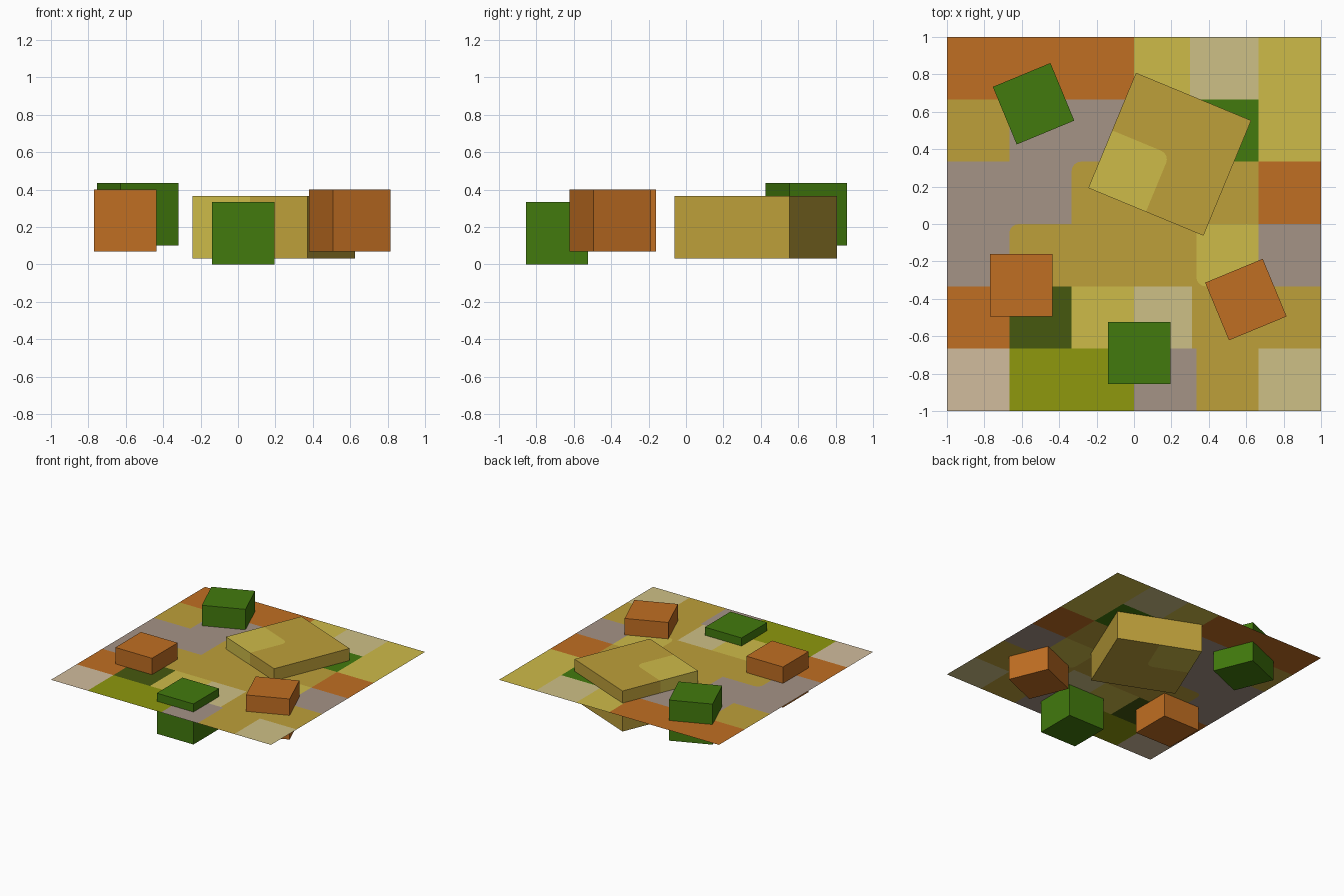
import bpy, bmesh, math

if "Cube" in bpy.data.objects:
    bpy.data.objects.remove(bpy.data.objects["Cube"], do_unlink=True)

# Palette, as display values out of 255
PALETTE = {
    "orange": (192, 110, 34),
    "yellow": (206, 187, 73),
    "mustard": (190, 160, 58),
    "khaki": (206, 192, 134),
    "taupe": (165, 147, 134),
    "green": (66, 122, 13),
    "dark_green": (70, 88, 15),
    "olive": (142, 152, 13),
    "beige": (209, 188, 157),
}


def linear(v):
    v /= 255
    return v / 12.92 if v <= 0.04045 else ((v + 0.055) / 1.055) ** 2.4


def make_material(name):
    mat = bpy.data.materials.new(name)
    mat.use_nodes = True
    color = (*[linear(v) for v in PALETTE[name]], 1)
    mat.diffuse_color = color
    bsdf = mat.node_tree.nodes["Principled BSDF"]
    bsdf.inputs["Base Color"].default_value = color
    bsdf.inputs["Roughness"].default_value = 0.9
    return mat


MATERIALS = {name: make_material(name) for name in PALETTE}


def finish(bm, name, colors, location, angle=0):
    bmesh.ops.remove_doubles(bm, verts=bm.verts, dist=1e-4)
    mesh = bpy.data.meshes.new(name)
    bm.to_mesh(mesh)
    bm.free()
    for c in colors:
        mesh.materials.append(MATERIALS[c])
    obj = bpy.data.objects.new(name, mesh)
    obj.location = location
    obj.rotation_euler.z = math.radians(angle)
    bpy.context.collection.objects.link(obj)
    return obj


def add_face(bm, points, z, index, flip=False):
    face = bm.faces.new([bm.verts.new((x, y, z)) for x, y in points])
    face.material_index = index
    if flip:
        face.normal_flip()


def add_tile(bm, x0, x1, y0, y1, z, index, corner=None, outside=0, r=0.05, flip=False):
    """Flat tile; corner 0..3 (counter-clockwise from lower left) may be rounded."""
    pts = [(x0, y0), (x1, y0), (x1, y1), (x0, y1)]
    if corner is not None:
        cx, cy = pts[corner]
        sx = 1 if cx == x0 else -1
        sy = 1 if cy == y0 else -1
        start = math.pi + corner * math.pi / 2
        arc = [(cx + sx * r + r * math.cos(start + i * math.pi / 8),
                cy + sy * r + r * math.sin(start + i * math.pi / 8)) for i in range(5)]
        add_face(bm, [(cx, cy)] + arc[::-1], z, outside, flip)
        pts[corner:corner + 1] = arc
    add_face(bm, pts, z, index, flip)


# Patchwork ground: rows from back to front, each tile given by its right edge
T = 1 / 3
ROWS = [
    [(0, "orange"), (0.3, "yellow"), (2 * T, "khaki"), (1, "yellow")],
    [(-2 * T, "mustard"), (0, "taupe"), (T, "mustard"), (2 * T, "green"), (1, "yellow")],
    [(-T, "taupe"), (2 * T, "mustard"), (1, "orange")],
    [(-2 * T, "taupe"), (T, "mustard"), (2 * T, "yellow"), (1, "taupe")],
    [(-2 * T, "orange"), (-T, "dark_green"), (0, "yellow"), (0.31, "khaki"), (1, "mustard")],
    [(-2 * T, "beige"), (0, "olive"), (T, "taupe"), (2 * T, "mustard"), (1, "khaki")],
]
ROUNDED = {(2, 1): (3, "taupe"), (3, 1): (3, "taupe"), (3, 2): (0, "mustard")}
names = list(PALETTE)
bm = bmesh.new()
for r, row in enumerate(ROWS):
    left, top = -1, 1 - r * T
    for c, (right, color) in enumerate(row):
        corner, outside = ROUNDED.get((r, c), (None, color))
        add_tile(bm, left, right, top - T, top, 0, names.index(color),
                 corner, names.index(outside))
        left = right
finish(bm, "patchwork_ground", names, (0, 0, 0.267))


# Plain blocks pushed through the ground
def add_block(name, color, location, angle=0):
    bm = bmesh.new()
    bmesh.ops.create_cube(bm, size=T)
    finish(bm, name, [color], location, angle)


add_block("front_green_block", "green", (0.028, -0.69, T / 2))
add_block("right_orange_block", "orange", (-0.602, -0.328, 0.235))
add_block("left_orange_block", "orange", (0.598, -0.404, 0.235), 22.5)
add_block("back_green_block", "green", (-0.537, 0.643, 0.268), 22.5)

# Wide slab with one yellow corner
bm = bmesh.new()
bmesh.ops.create_cube(bm, size=T)
bmesh.ops.scale(bm, vec=(2, 2, 1), verts=bm.verts)
for axis in ((1, 0, 0), (0, 1, 0)):
    bmesh.ops.bisect_plane(bm, geom=bm.verts[:] + bm.edges[:] + bm.faces[:],
                           plane_co=(0, 0, 0), plane_no=axis)
bm.normal_update()
replaced = []
for f in bm.faces:
    c = f.calc_center_median()
    if abs(f.normal.z) > 0.5:
        if c.x < 0 and c.y * f.normal.z < 0:
            replaced.append(f)
    elif c.x < 0 and c.y < 0:
        f.material_index = 1
bmesh.ops.delete(bm, geom=replaced, context="FACES")
add_tile(bm, -T, 0, -T, 0, T / 2, 1, corner=2)
add_tile(bm, -T, 0, 0, T, -T / 2, 1, corner=1, flip=True)
finish(bm, "wide_slab", ["mustard", "yellow"], (0.191, 0.373, 0.2), -22.5)
